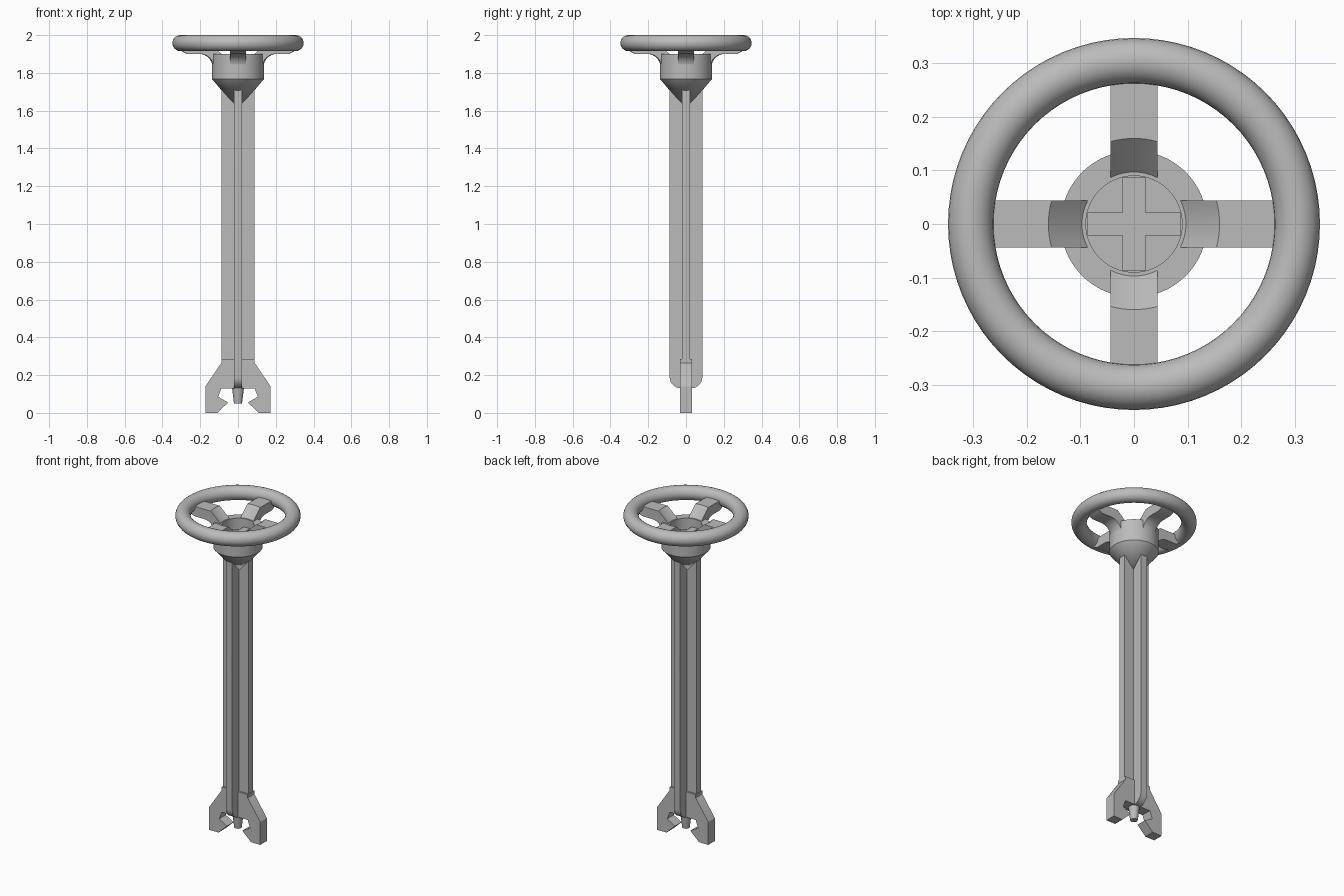
import bpy, bmesh, math
from mathutils import Matrix

cube = bpy.data.objects.get("Cube")
if cube:
    bpy.data.objects.remove(cube, do_unlink=True)

metal = bpy.data.materials.new("plain_grey")
metal.use_nodes = True
GREY = (0.5, 0.5, 0.5, 1)
metal.diffuse_color = GREY
metal.node_tree.nodes["Principled BSDF"].inputs["Base Color"].default_value = GREY


def finish(bm, name):
    """Turn a bmesh into a named, shaded object."""
    bmesh.ops.remove_doubles(bm, verts=bm.verts, dist=1e-5)
    bmesh.ops.recalc_face_normals(bm, faces=bm.faces)
    mesh = bpy.data.meshes.new(name)
    bm.to_mesh(mesh)
    bm.free()
    mesh.materials.append(metal)
    ob = bpy.data.objects.new(name, mesh)
    bpy.context.collection.objects.link(ob)
    bpy.ops.object.select_all(action='DESELECT')
    ob.select_set(True)
    bpy.context.view_layer.objects.active = ob
    bpy.ops.object.shade_smooth_by_angle(angle=math.radians(30))
    return ob


def lathe(name, profile, steps=64):
    """Spin a (radius, z) profile around the z axis."""
    bm = bmesh.new()
    vs = [bm.verts.new((r, 0, z)) for r, z in profile]
    es = [bm.edges.new(p) for p in zip(vs, vs[1:])]
    bmesh.ops.spin(bm, geom=vs + es, cent=(0, 0, 0), axis=(0, 0, 1),
                   angle=math.tau, steps=steps, use_merge=True)
    return finish(bm, name)


def plate(name, outline, half, turn=0):
    """Extrude an (x, z) outline through y, then turn it about z."""
    bm = bmesh.new()
    face = bm.faces.new([bm.verts.new((x, -half, z)) for x, z in outline])
    ext = bmesh.ops.extrude_face_region(bm, geom=[face])
    for v in ext["geom"]:
        if isinstance(v, bmesh.types.BMVert):
            v.co.y = half
    bm.transform(Matrix.Rotation(turn, 4, 'Z'))
    return finish(bm, name)


def arc(cx, cz, r, start, end, n=8):
    return [(cx + r * math.cos(math.radians(start + (end - start) * i / n)),
             cz + r * math.sin(math.radians(start + (end - start) * i / n)))
            for i in range(n + 1)]


def spoke(name, profile, half, turn, n=8):
    """Slice of a revolved profile with parallel sides."""
    bm = bmesh.new()
    rows = []
    for i in range(n + 1):
        t = half * (2 * i / n - 1)
        rows.append([bm.verts.new((math.sqrt(r * r - t * t), t, z)) for r, z in profile])
    for a, b in zip(rows, rows[1:]):
        for j in range(len(profile)):
            k = (j + 1) % len(profile)
            bm.faces.new((a[j], a[k], b[k], b[j]))
    bm.faces.new(rows[0])
    bm.faces.new(rows[-1])
    bm.transform(Matrix.Rotation(turn, 4, 'Z'))
    return finish(bm, name)


# Handwheel rim
lathe("wheel_rim", arc(0.305, 1.9575, 0.0425, 0, 360, 24), 80)

# Four spokes curving down into the hub
underside = arc(0.205, 1.83, 0.07, 90, 180)
spoke_profile = ([(0.092, 1.80), (0.092, 1.895), (0.16, 1.96), (0.305, 1.96),
                  (0.295, 1.912), (0.27, 1.90)] + underside + [(0.135, 1.80)])
for i, side in enumerate(("left", "back", "right", "front")):
    spoke("spoke_" + side, spoke_profile, 0.0435, i * math.pi / 2)

# Hub with an open recess above and a cone below
lathe("hub", [(0, 1.604), (0.137, 1.767), (0.137, 1.9), (0.09, 1.9), (0.09, 1.83), (0, 1.83)])

# Cross-shaped shaft: two crossing bars, the front-to-back one rounded below
TOP, LOW, ARM, BAR = 1.85, 0.13, 0.0865, 0.0215
plate("shaft_bar_side", [(-ARM, LOW), (ARM, LOW), (ARM, TOP), (-ARM, TOP)], BAR)
R = 0.06
rounded = arc(-ARM + R, LOW + R, R, 180, 270) + arc(ARM - R, LOW + R, R, 270, 360)
plate("shaft_bar_front_back", rounded + [(ARM, TOP), (-ARM, TOP)], BAR, math.pi / 2)

# Clamp block and its pair of claws
plate("claw_block", [(-0.088, LOW), (0.088, LOW), (0.088, 0.285), (-0.088, 0.285)], 0.032)
claw = [(0.08, 0.27), (0.088, 0.265), (0.173, 0.14), (0.173, 0), (0.11, 0),
        (0.052, 0.055), (0.105, 0.085), (0.088, 0.13), (0.08, 0.135)]
for side, turn in (("left", 0), ("right", math.pi)):
    plate("claw_" + side, claw, 0.032, turn)

# Tapered tip between the claws
lathe("centre_tip", [(0, 0.05), (0.021, 0.05), (0.032, 0.135), (0, 0.135)], 16)
